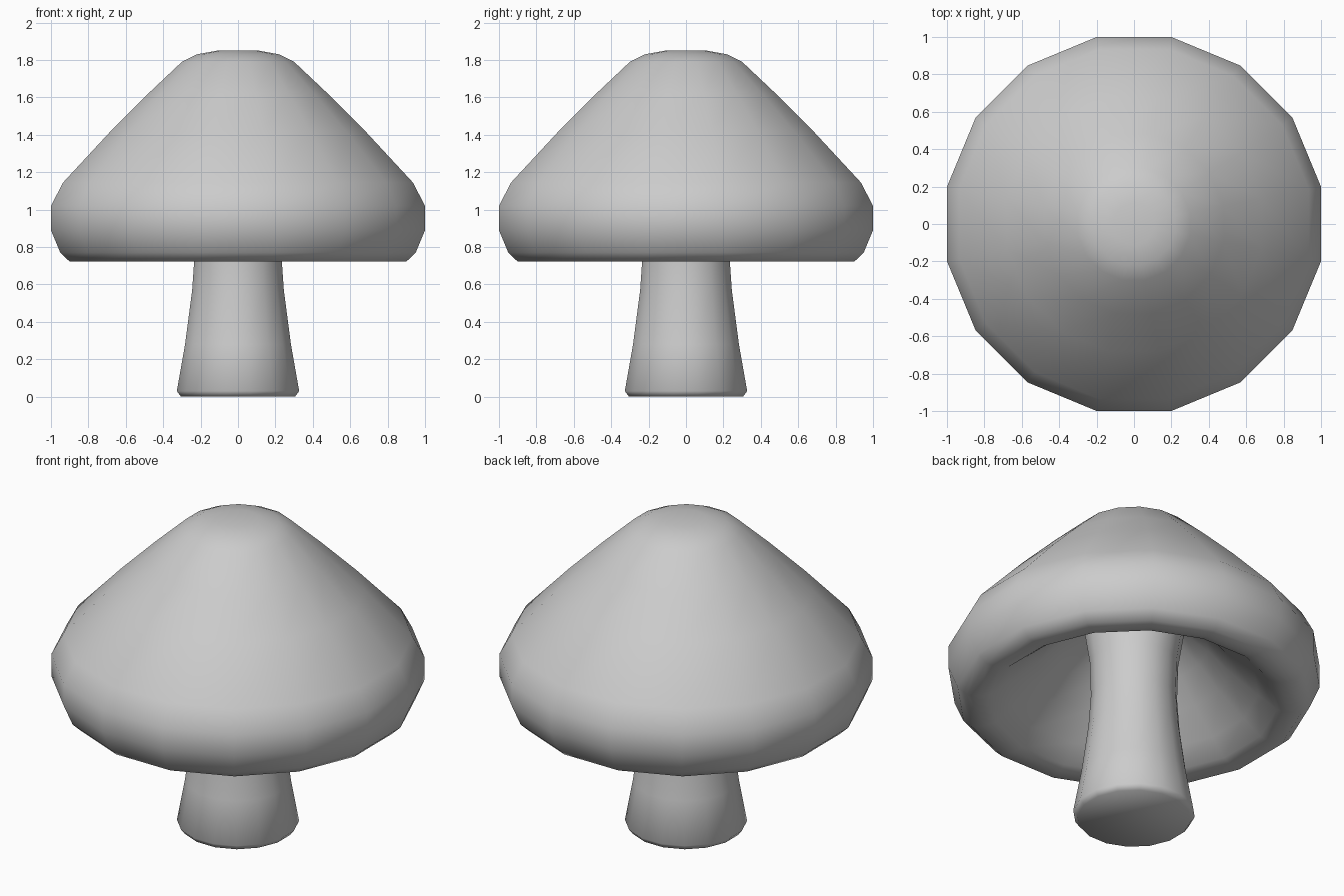
import bpy, bmesh, math

if "Cube" in bpy.data.objects:
    bpy.data.objects.remove(bpy.data.objects["Cube"])

SIDES = 16
HALF = math.pi / SIDES


def lathe(name, profile, cap_start=False, cap_end=False):
    """Revolve (half width, z) points; half widths are measured across flats."""
    bm = bmesh.new()
    rings = []
    for w, z in profile:
        r = w / math.cos(HALF)
        rings.append([bm.verts.new((r * math.cos(HALF * (2 * i + 1)),
                                    r * math.sin(HALF * (2 * i + 1)), z))
                      for i in range(SIDES)])
    for a, b in zip(rings, rings[1:]):
        for i in range(SIDES):
            j = (i + 1) % SIDES
            bm.faces.new((a[i], a[j], b[j], b[i]))
    if cap_start:
        bm.faces.new(rings[0][::-1])
    if cap_end:
        bm.faces.new(rings[-1])
    mesh = bpy.data.meshes.new(name)
    bm.to_mesh(mesh)
    bm.free()
    obj = bpy.data.objects.new(name, mesh)
    bpy.context.collection.objects.link(obj)
    bpy.ops.object.select_all(action='DESELECT')
    obj.select_set(True)
    bpy.context.view_layer.objects.active = obj
    bpy.ops.object.shade_smooth_by_angle(angle=math.radians(80))
    return obj


# Cap: hollow underside, rounded lip, sloping dome
lathe("mushroom_cap", [
    (0.27, 1.18), (0.40, 1.08), (0.52, 0.95), (0.67, 0.82), (0.77, 0.735),
    (0.82, 0.722), (0.90, 0.722), (0.95, 0.77), (1.00, 0.89),
    (1.00, 1.02), (0.935, 1.145), (0.68, 1.42), (0.48, 1.62), (0.30, 1.79),
    (0.22, 1.83), (0.11, 1.85)], cap_end=True)

# Stem: wide foot, narrow waist, flaring into the cap's ceiling
lathe("mushroom_stem", [
    (0.305, 0.0), (0.327, 0.03), (0.283, 0.28), (0.245, 0.57),
    (0.232, 0.76), (0.238, 0.97), (0.27, 1.18)], cap_start=True)
